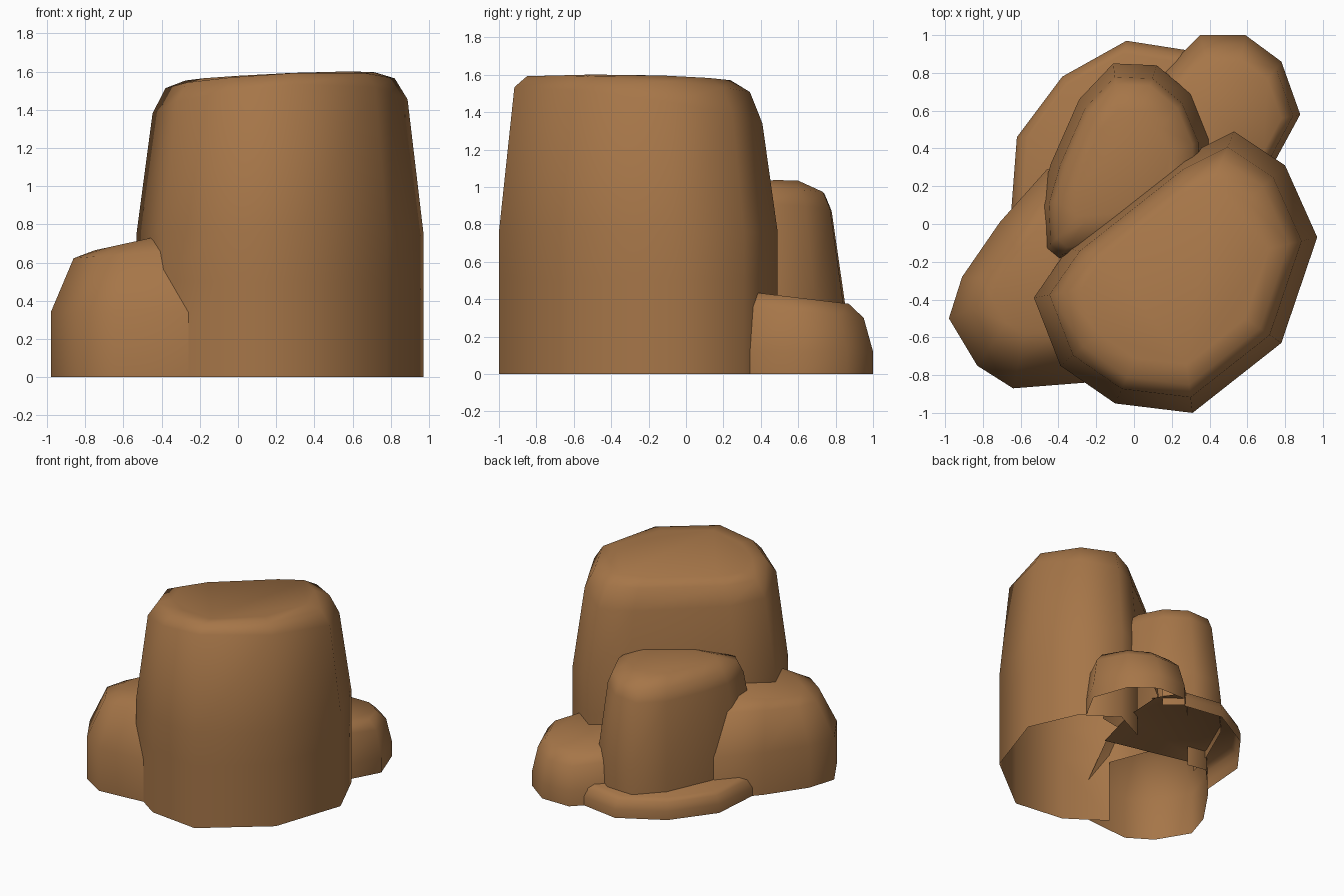
import bpy
import bmesh
from mathutils import Vector

if "Cube" in bpy.data.objects:
    bpy.data.objects.remove(bpy.data.objects["Cube"], do_unlink=True)

stone = bpy.data.materials.new("brown stone")
color = (0.38, 0.18, 0.065, 1)
stone.diffuse_color = color
stone.use_nodes = True
stone.node_tree.nodes["Principled BSDF"].inputs["Base Color"].default_value = color

rocks = {}


def add_rock(name, centre, outline, walls, crown):
    """Raise an outline (in hundredths) straight up through the wall heights, then
    shrink it through the crown rings, each given as scale, height, x tilt, y tilt."""
    bm = bmesh.new()
    middle = Vector(centre)
    rings = [(1, height, 0, 0) for height in walls] + crown
    loops = []
    for scale, height, tilt_x, tilt_y in rings:
        loop = []
        for point in outline:
            d = (Vector(point) / 100 - middle) * scale
            z = height + tilt_x * d.x + tilt_y * d.y
            loop.append(bm.verts.new((*(middle + d), z)))
        loops.append(loop)
    count = len(outline)
    for low, high in zip(loops, loops[1:]):
        for i in range(count):
            j = (i + 1) % count
            bm.faces.new((low[i], low[j], high[j], high[i]))
    bm.faces.new(loops[-1])  # flat top, the underside stays open
    bm.normal_update()
    rocks[name] = bm


def planes_of(bm):
    """Face planes of a convex rock, as point and outward normal."""
    return [(f.calc_center_median(), f.normal.copy()) for f in bm.faces]


def inside(point, planes):
    return all((point - origin).dot(normal) < 0.01 for origin, normal in planes)


# Tall boulder at the front
add_rock("tall_boulder", centre=(0.22, -0.25),
         outline=[(-53, -39), (-39, -75), (-10, -95), (31, -100), (78, -63),
                  (97, -7), (80, 31), (53, 49), (27, 36), (-35, -13)],
         walls=[0, 0.5, 0.76],
         crown=[(0.89, 1.42, 0.09, -0.16), (0.8, 1.54, 0.06, -0.08),
                (0.66, 1.575, 0.05, -0.03)])

# Medium boulder behind it
add_rock("middle_boulder", centre=(-0.05, 0.3),
         outline=[(-43, -23), (20, -12), (40, 20), (40, 45), (30, 69), (12, 84),
                  (-11, 85), (-29, 66), (-44, 32), (-51, 8), (-50, -17)],
         walls=[0.1, 0.38],
         crown=[(0.87, 0.89, 0.06, -0.03), (0.8, 0.98, 0.05, -0.03),
                (0.55, 1.03, 0.02, 0.01)])

# Rounded boulder at the -x side
add_rock("side_boulder", centre=(-0.52, -0.3),
         outline=[(-98, -50), (-83, -75), (-64, -87), (-26, -84), (-10, -50),
                  (-10, 0), (-30, 26), (-46, 29), (-71, 1), (-91, -28)],
         walls=[0, 0.34],
         crown=[(0.74, 0.65, 0.08, 0), (0.5, 0.715, 0.22, 0)])

# Small boulder at the back corner, listed counter-clockwise like the others
add_rock("corner_boulder", centre=(0.5, 0.5),
         outline=[(35, 100), (16, 81), (10, 60), (22, 40), (45, 34),
                  (75, 34), (88, 58), (78, 86), (59, 100)],
         walls=[0, 0.12],
         crown=[(0.9, 0.345, 0, -0.1), (0.74, 0.42, 0, -0.12)])

# Low slab along the back
add_rock("low_slab", centre=(-0.15, 0.45),
         outline=[(-4, 97), (-38, 78), (-62, 46), (-65, 7),
                  (28, -15), (40, 30), (42, 70), (28, 92)],
         walls=[0, 0.07],
         crown=[(0.95, 0.135, 0, 0), (0.87, 0.16, 0, 0)])

# Drop the walls buried inside neighbouring rocks
planes = {name: planes_of(bm) for name, bm in rocks.items()}
for name, bm in rocks.items():
    others = [p for other, p in planes.items() if other != name]
    buried = [f for f in bm.faces
              if all(any(inside(v.co, p) for p in others) for v in f.verts)]
    bmesh.ops.delete(bm, geom=buried, context="FACES")

# Turn each rock into a smooth-shaded object
for name, bm in rocks.items():
    mesh = bpy.data.meshes.new(name)
    bm.to_mesh(mesh)
    bm.free()
    mesh.materials.append(stone)
    obj = bpy.data.objects.new(name, mesh)
    bpy.context.collection.objects.link(obj)
    bpy.ops.object.select_all(action="DESELECT")
    obj.select_set(True)
    bpy.context.view_layer.objects.active = obj
    bpy.ops.object.shade_smooth_by_angle(angle=1.2)
